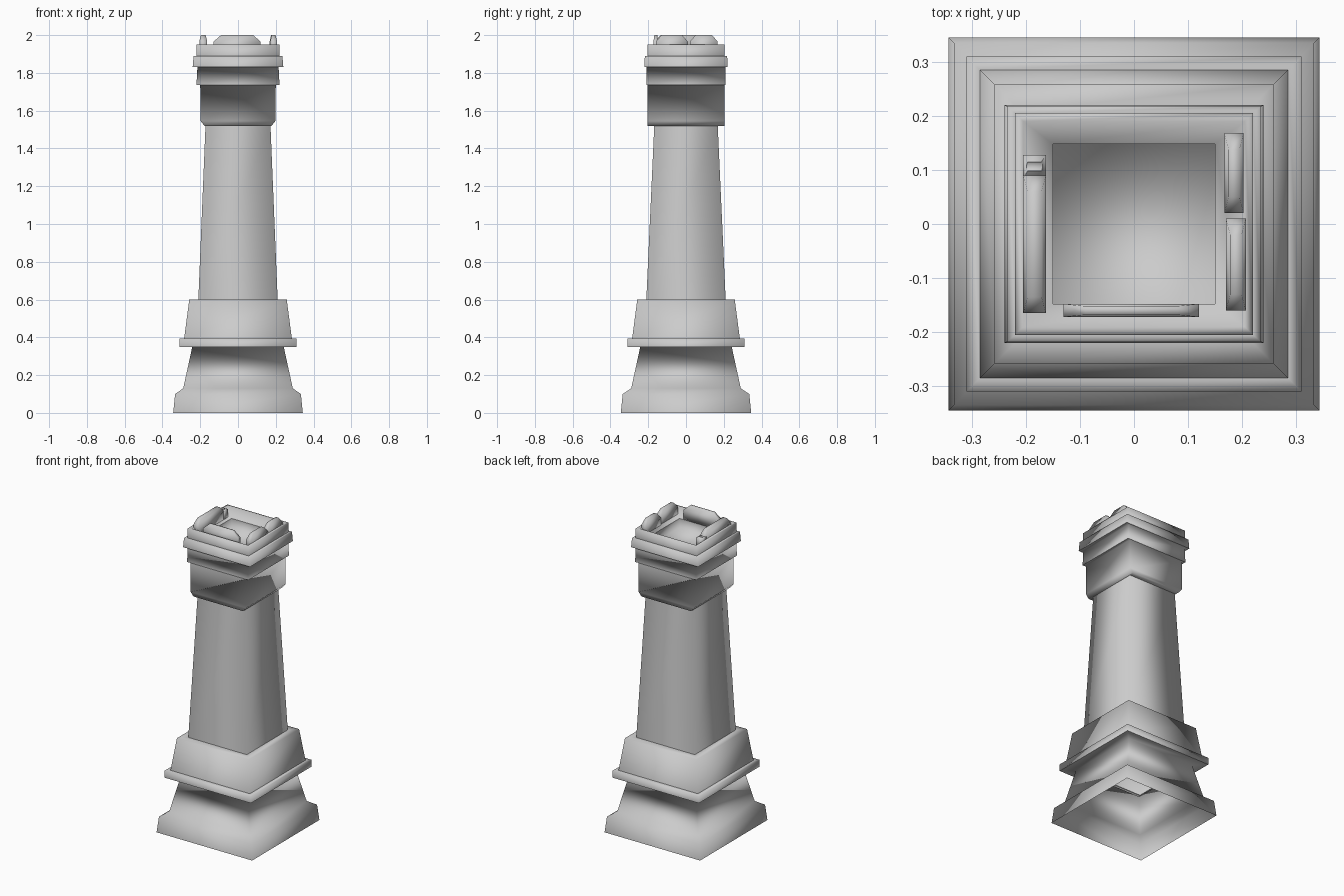
import bpy

cube = bpy.data.objects.get("Cube")
if cube:
    bpy.data.objects.remove(cube, do_unlink=True)

clay = bpy.data.materials.new("pale grey clay")
clay.use_nodes = True
GREY = (0.6, 0.6, 0.6, 1)
clay.diffuse_color = GREY
clay.node_tree.nodes["Principled BSDF"].inputs["Base Color"].default_value = GREY


def add_mesh(name, verts, faces, smooth=True):
    mesh = bpy.data.meshes.new(name)
    mesh.from_pydata(verts, [], faces)
    mesh.materials.append(clay)
    for p in mesh.polygons:
        p.use_smooth = smooth
    obj = bpy.data.objects.new(name, mesh)
    bpy.context.collection.objects.link(obj)
    return obj


def square_section(name, profile, capped=False):
    """Stack of rectangular rings (half x, half y, height) joined by walls."""
    verts, faces = [], []
    for hx, hy, z in profile:
        verts += [(-hx, -hy, z), (hx, -hy, z), (hx, hy, z), (-hx, hy, z)]
    for r in range(len(profile) - 1):
        for i in range(4):
            a, b = r * 4 + i, r * 4 + (i + 1) % 4
            faces.append((a, b, b + 4, a + 4))
    if capped:
        n = len(verts)
        faces.append((n - 4, n - 3, n - 2, n - 1))
    return add_mesh(name, verts, faces)


# Open-bottomed body, one softly shaded shell per moulding
square_section("base", [(.343, .345, 0), (.333, .335, .10), (.29, .29, .13),
                        (.242, .242, .35), (.31, .31, .35)])
square_section("lip", [(.31, .31, .35), (.31, .31, .395), (.285, .285, .395)])
square_section("plinth", [(.285, .285, .395), (.258, .258, .60), (.21, .21, .60)])
square_section("shaft", [(.21, .21, .60), (.172, .168, 1.52)])
square_section("collar", [(.172, .168, 1.52), (.178, .203, 1.52), (.198, .203, 1.545),
                          (.2, .203, 1.735), (.22, .208, 1.735)])
square_section("lower_band", [(.22, .208, 1.735), (.215, .208, 1.83), (.24, .22, 1.83)])
square_section("upper_band", [(.24, .22, 1.83), (.235, .218, 1.89), (.22, .205, 1.89)])
square_section("rim", [(.22, .205, 1.89), (.22, .205, 1.95), (.205, .19, 1.95),
                       (.15, .148, 1.90)])
square_section("recess", [(.15, .148, 1.90), (.15, .148, 1.84)], capped=True)


def rim_block(name, x0, x1, y0, y1, low=1.90, high=2.0):
    """Lump with ends that slope in towards its top."""
    along_x = x1 - x0 > y1 - y0
    ix, iy = (.04, .004) if along_x else (.008, .03)
    mid = 1.965
    verts = []
    for z, dx, dy in ((low, 0, 0), (mid, 0, 0), (high, ix, iy)):
        verts += [(x0 + dx, y0 + dy, z), (x1 - dx, y0 + dy, z),
                  (x1 - dx, y1 - dy, z), (x0 + dx, y1 - dy, z)]
    faces = [(3, 2, 1, 0), (8, 9, 10, 11)]
    for r in (0, 4):
        for i in range(4):
            j = (i + 1) % 4
            faces.append((r + i, r + j, r + j + 4, r + i + 4))
    return add_mesh(name, verts, faces)


# Worn lumps standing on the rim
rim_block("front_lump", -.13, .12, -.172, -.148)
rim_block("right_lump", -.205, -.163, -.165, .09)
rim_block("right_lump_step", -.205, -.163, .085, .128, high=1.97)
rim_block("left_back_lump", .167, .203, .02, .168)
rim_block("left_front_lump", .17, .207, -.16, .01)
